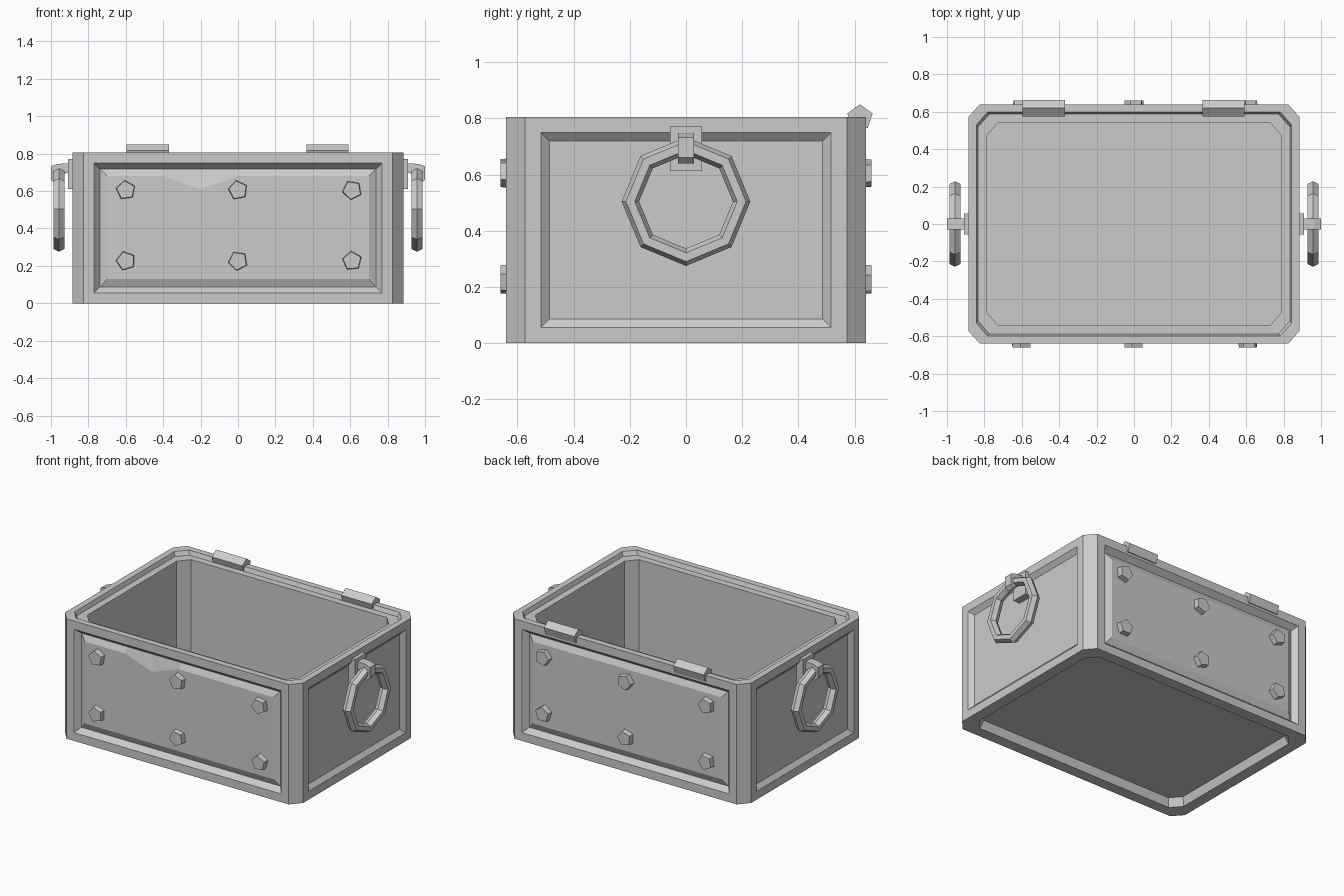
import bpy, bmesh, math, random
from mathutils import Matrix

if "Cube" in bpy.data.objects:
    bpy.data.objects.remove(bpy.data.objects["Cube"])

random.seed(4)


def finish(name, bm):
    bmesh.ops.recalc_face_normals(bm, faces=bm.faces[:])
    mesh = bpy.data.meshes.new(name)
    bm.to_mesh(mesh)
    bm.free()
    obj = bpy.data.objects.new(name, mesh)
    bpy.context.collection.objects.link(obj)
    return obj


def loft(bm, loops, cap_start=True, cap_end=True):
    rows = [[bm.verts.new(p) for p in loop] for loop in loops]
    for a, b in zip(rows, rows[1:]):
        for i in range(len(a)):
            j = (i + 1) % len(a)
            bm.faces.new((a[i], a[j], b[j], b[i]))
    if cap_start:
        bm.faces.new(rows[0])
    if cap_end:
        bm.faces.new(rows[-1])


def corner_loop(inset, z, cx=0.06, cy=0.068):
    x, y = 0.885 - inset, 0.64 - inset
    return [(x - cx, -y, z), (x, -y + cy, z), (x, y - cy, z), (x - cx, y, z),
            (-x + cx, y, z), (-x, y - cy, z), (-x, -y + cy, z), (-x + cx, -y, z)]


# Hollow chest body with stepped rim, recessed base and recessed sides
bm = bmesh.new()
loft(bm, [corner_loop(i, z) for i, z in (
    (0.092, 0.055), (0.075, 0), (0, 0), (0, 0.805), (0.042, 0.805),
    (0.052, 0.777), (0.098, 0.777), (0.098, 0.095))])
bmesh.ops.recalc_face_normals(bm, faces=bm.faces[:])
long_sides = [f for f in bm.faces if abs(f.normal.y) > 0.99 and abs(f.calc_center_median().y) > 0.63]
ends = [f for f in bm.faces if abs(f.normal.x) > 0.99 and abs(f.calc_center_median().x) > 0.87]
for faces, depth in ((long_sides, -0.035), (ends, -0.025)):
    bmesh.ops.inset_individual(bm, faces=faces, thickness=0.056, depth=0, use_even_offset=True)
    bmesh.ops.inset_individual(bm, faces=faces, thickness=0.03, depth=depth, use_even_offset=True)
finish("chest_body", bm)


# Raised front and back panels, the front one with a dented top edge
def panel(name, side, dip):
    def loop(x, z0, z1, y, drop):
        pts = [(-x, z0), (x, z0), (x, z1), (0, z1), (-0.2, z1 - drop), (-0.4, z1), (-x, z1)]
        return [(px, side * y, pz) for px, pz in pts]
    bm = bmesh.new()
    loft(bm, [loop(0.735, 0.088, 0.718, 0.59, 0), loop(0.735, 0.088, 0.718, 0.606, 0),
              loop(0.70, 0.13, 0.68, 0.625, dip)])
    finish(name, bm)


panel("front_panel", -1, 0.07)
panel("back_panel", 1, 0)

# Five-sided rivets on front and back
for side in (-1, 1):
    for x in (-0.6, 0, 0.61):
        for z in (0.227, 0.605):
            bm = bmesh.new()
            bmesh.ops.create_cone(bm, cap_ends=True, segments=5, radius1=0.055, radius2=0.05, depth=0.05)
            m = (Matrix.Translation((x, side * 0.635, z)) @ Matrix.Rotation(-side * math.pi / 2, 4, 'X')
                 @ Matrix.Rotation(random.uniform(0, 1.2), 4, 'Z'))
            bm.transform(m)
            finish("rivet", bm)

# Pentagonal hinge barrels on the back rim
for x in (-0.483, 0.478):
    bm = bmesh.new()
    angles = [math.radians(90 + 72 * i) for i in range(5)]
    loft(bm, [[(x + e, 0.619 + 0.047 * math.cos(a), 0.803 + 0.047 * math.sin(a)) for a in angles]
              for e in (-0.113, 0.113)])
    finish("hinge", bm)

hook = [(0.88, 0.75), (0.965, 0.745), (1.0, 0.732), (1.0, 0.66), (0.978, 0.64),
        (0.96, 0.66), (0.964, 0.69), (0.88, 0.70)]
for s in (-1, 1):
    # Handle mounting plate, sunk into the side recess
    bm = bmesh.new()
    bmesh.ops.create_cube(bm, size=1)
    bm.transform(Matrix.Translation((s * 0.876, 0, 0.692)) @ Matrix.Diagonal((0.066, 0.114, 0.16, 1)))
    finish("handle_plate", bm)

    # Hook holding the ring
    bm = bmesh.new()
    loft(bm, [[(s * x, y, z) for x, z in hook] for y in (-0.029, 0.029)])
    finish("handle_hook", bm)

    # Eight-sided ring handle with a hexagonal section
    bm = bmesh.new()
    loops = []
    for i in range(9):
        t = math.radians(45 * i)
        loop = []
        for k in range(6):
            a = math.radians(60 * k)
            r = 0.198 + 0.031 * math.cos(a)
            loop.append((s * 0.957 + 0.034 * math.sin(a), r * math.cos(t), 0.504 + r * math.sin(t)))
        loops.append(loop)
    loft(bm, loops, False, False)
    bmesh.ops.remove_doubles(bm, verts=bm.verts[:], dist=1e-5)
    finish("ring_handle", bm)
